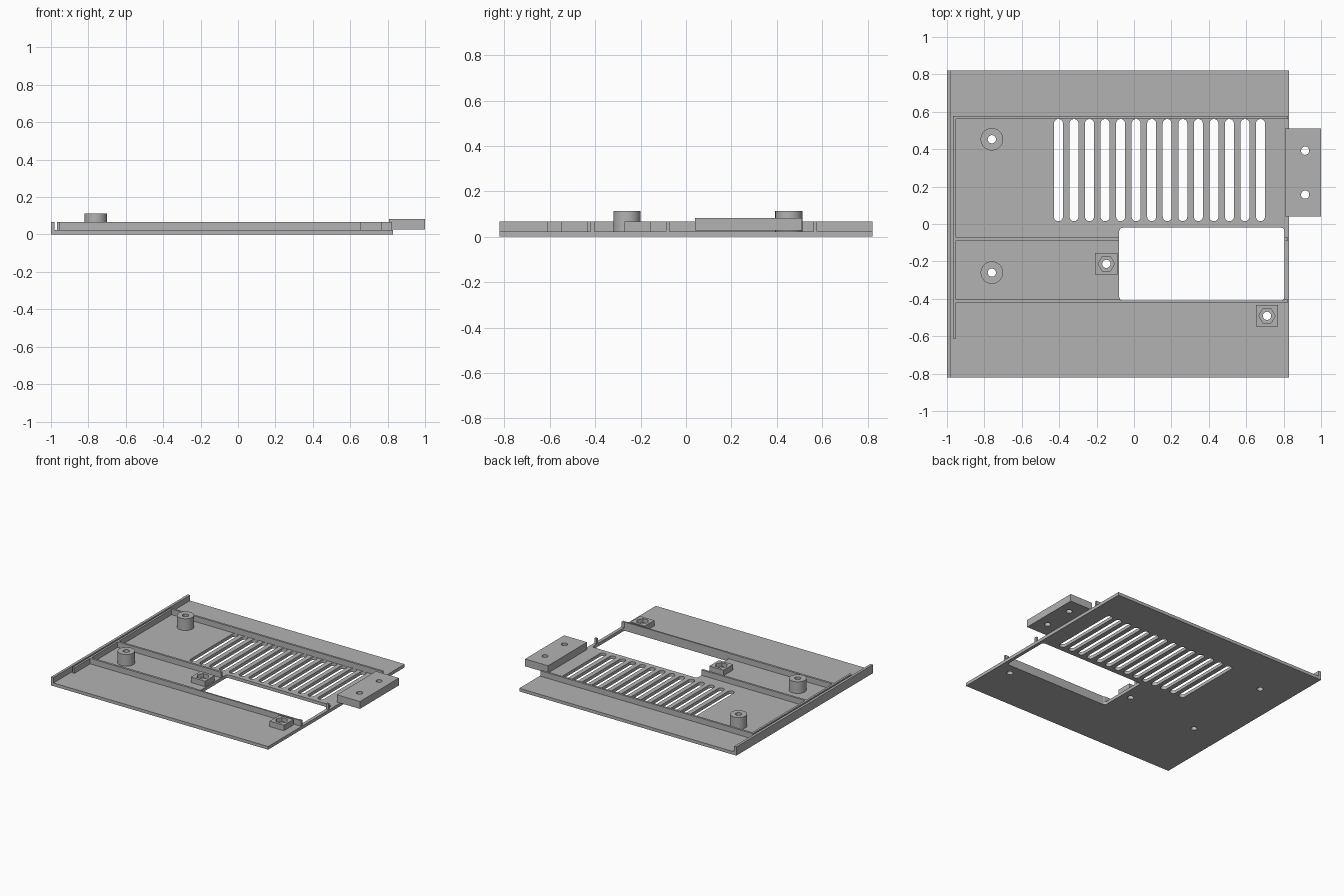
import bpy, bmesh, math

if "Cube" in bpy.data.objects:
    bpy.data.objects.remove(bpy.data.objects["Cube"])

FLOOR, RIB, BOSS = 0.024, 0.066, 0.113

grey = bpy.data.materials.new("plain grey")
grey.use_nodes = True
colour = (0.45, 0.45, 0.45, 1)
grey.diffuse_color = colour
grey.node_tree.nodes["Principled BSDF"].inputs["Base Color"].default_value = colour


def prism(bm, outline, z0, z1):
    low = [bm.verts.new((x, y, z0)) for x, y in outline]
    high = [bm.verts.new((x, y, z1)) for x, y in outline]
    bm.faces.new(low[::-1])
    bm.faces.new(high)
    for i in range(len(low)):
        j = (i + 1) % len(low)
        bm.faces.new((low[i], low[j], high[j], high[i]))


def rect(x0, x1, y0, y1):
    return [(x0, y0), (x1, y0), (x1, y1), (x0, y1)]


def circle(x, y, r, n=32):
    return [(x + r * math.cos(2 * math.pi * i / n), y + r * math.sin(2 * math.pi * i / n)) for i in range(n)]


def rounded(x0, x1, y0, y1, r, steps=8):
    pts = []
    corners = [(x1 - r, y1 - r), (x0 + r, y1 - r), (x0 + r, y0 + r), (x1 - r, y0 + r)]
    for k, (cx, cy) in enumerate(corners):
        for s in range(steps + 1):
            a = math.pi / 2 * (k + s / steps)
            pts.append((cx + r * math.cos(a), cy + r * math.sin(a)))
    return pts


def make(name, prisms, cutter=None):
    bm = bmesh.new()
    for p in prisms:
        prism(bm, *p)
    bmesh.ops.remove_doubles(bm, verts=bm.verts, dist=1e-5)
    mesh = bpy.data.meshes.new(name)
    bm.to_mesh(mesh)
    bm.free()
    mesh.materials.append(grey)
    ob = bpy.data.objects.new(name, mesh)
    bpy.context.collection.objects.link(ob)
    if cutter:
        mod = ob.modifiers.new("openings", 'BOOLEAN')
        mod.operation, mod.solver, mod.object = 'DIFFERENCE', 'EXACT', cutter
    return ob


boss_spots = [(-0.76, 0.453), (-0.76, -0.26)]
nut_spots = [(-0.148, -0.213), (0.711, -0.491)]
tab_spots = [(0.915, 0.392), (0.915, 0.157)]

# Cutter: ventilation slots, window and screw holes
openings = [(circle(x, y, 0.022), -0.1, 0.2) for x, y in boss_spots + nut_spots + tab_spots]
openings.append((rounded(-0.079, 0.805, -0.408, -0.02, 0.018), -0.1, 0.2))
for i in range(14):
    x = -0.404 + i * 0.0831
    openings.append((rounded(x - 0.024, x + 0.024, 0.015, 0.561, 0.0239), -0.1, 0.2))
cutter = make("opening_cutter", openings)

# Cutter: hexagonal nut pockets
pockets = make("nut_pocket_cutter", [(circle(x, y, 0.044, 6), 0.036, 0.2) for x, y in nut_spots])
for helper in (cutter, pockets):
    helper.hide_render = True
    helper.hide_viewport = True
    helper.display_type = 'WIRE'

# Base plate and its outer lip
make("base_plate", [(rect(-1, 0.83, -0.822, 0.822), 0, FLOOR)], cutter)
make("outer_lip", [(rect(-1, -0.98, -0.822, 0.822), FLOOR, RIB)])

# Inner ribs
make("side_rib", [(rect(-0.968, -0.952, -0.613, 0.577), FLOOR, RIB)])
for name, y0, y1 in (("back_rib", 0.561, 0.577), ("middle_rib", -0.089, -0.073), ("front_rib", -0.42, -0.403)):
    make(name, [(rect(-0.952, 0.824, y0, y1), FLOOR, RIB)], cutter)

# Screw bosses
for i, (x, y) in enumerate(boss_spots):
    boss = make(f"screw_boss_{i + 1}", [(circle(x, y, 0.06, 48), FLOOR, BOSS)], cutter)
    bpy.context.view_layer.objects.active = boss
    boss.select_set(True)
    bpy.ops.object.shade_smooth_by_angle()
    boss.select_set(False)

# Nut holders
for i, (x, y) in enumerate(nut_spots):
    block = make(f"nut_holder_{i + 1}", [(rect(x - 0.06, x + 0.06, y - 0.058, y + 0.058), FLOOR, RIB)], cutter)
    mod = block.modifiers.new("pocket", 'BOOLEAN')
    mod.operation, mod.solver, mod.object = 'DIFFERENCE', 'EXACT', pockets

# Mounting tab
make("mounting_tab", [(rect(0.806, 1, 0.04, 0.51), 0.027, 0.083)], cutter)
